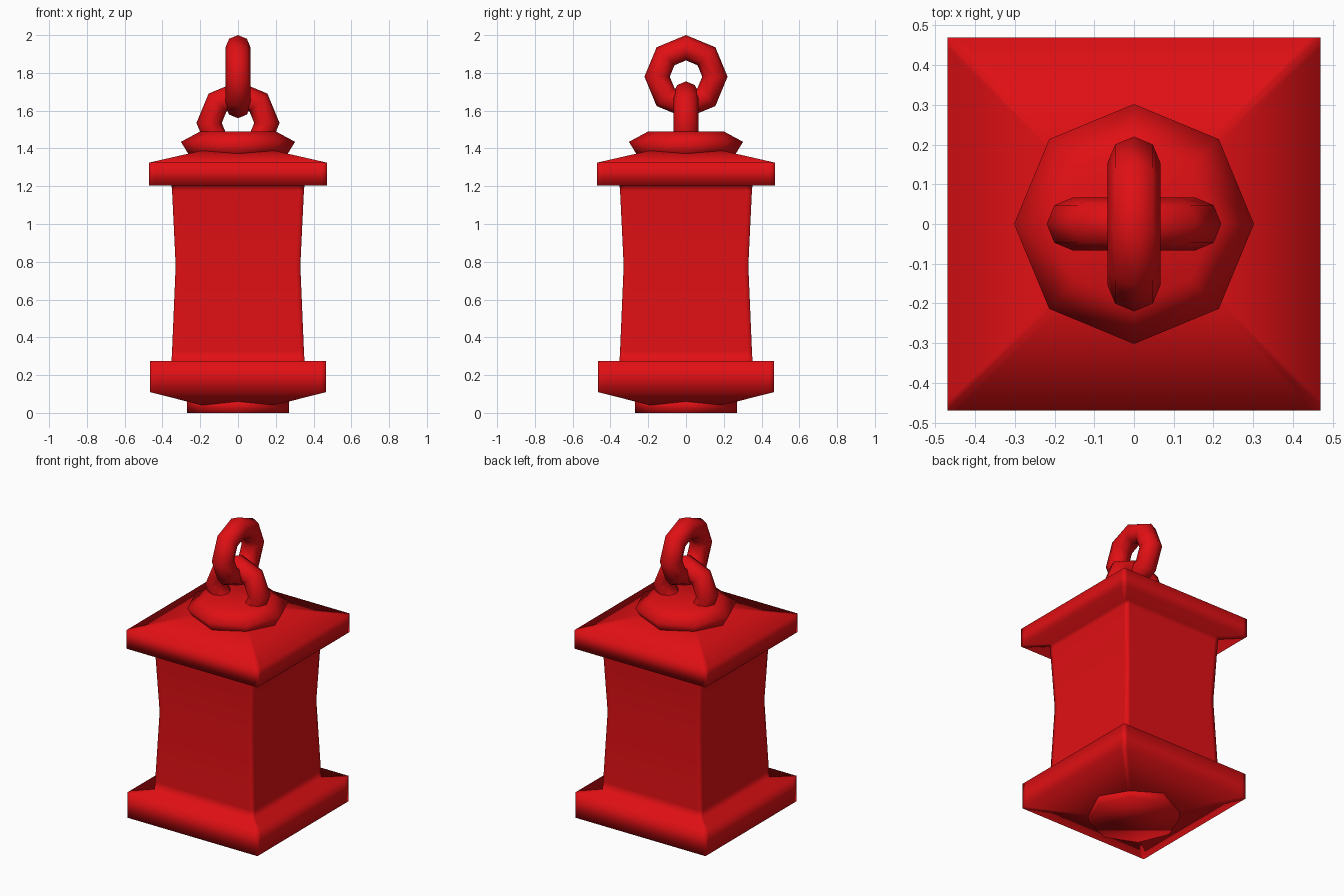
import bpy
import bmesh
from math import cos, sin, pi

cube = bpy.data.objects.get("Cube")
if cube:
    bpy.data.objects.remove(cube, do_unlink=True)

red = bpy.data.materials.new("red")
red.use_nodes = True
colour = (0.75, 0.005, 0.007, 1)
red.diffuse_color = colour
red.node_tree.nodes["Principled BSDF"].inputs["Base Color"].default_value = colour


def square(half, edge=0.025):
    """Square outline with support points beside each corner."""
    pts = []
    for sx, sy in ((1, -1), (1, 1), (-1, 1), (-1, -1)):
        near_x = (sx * (half - edge), sy * half)
        near_y = (sx * half, sy * (half - edge))
        first, last = (near_x, near_y) if sx != sy else (near_y, near_x)
        pts += [first, (sx * half, sy * half), last]
    return pts


def octagon(radius):
    return [(radius * cos(i * pi / 4), radius * sin(i * pi / 4)) for i in range(8)]


def finish(bm, name):
    bmesh.ops.recalc_face_normals(bm, faces=bm.faces)
    mesh = bpy.data.meshes.new(name)
    bm.to_mesh(mesh)
    bm.free()
    mesh.materials.append(red)
    for poly in mesh.polygons:
        poly.use_smooth = True
    obj = bpy.data.objects.new(name, mesh)
    bpy.context.collection.objects.link(obj)
    return obj


def loft(name, outline, profile):
    """Stack outlines of (size, height) and close both ends."""
    bm = bmesh.new()
    rings = [[bm.verts.new((x, y, z)) for x, y in outline(size)] for size, z in profile]
    for low, high in zip(rings, rings[1:]):
        for i in range(len(low)):
            j = (i + 1) % len(low)
            bm.faces.new((low[i], low[j], high[j], high[i]))
    bm.faces.new(rings[0][::-1])
    bm.faces.new(rings[-1])
    return finish(bm, name)


def link(name, height, along_x, major=0.153, minor=0.067, sides=8):
    """Upright eight-sided chain ring."""
    bm = bmesh.new()
    rings = []
    for i in range(8):
        a = i * pi / 4
        ring = []
        for k in range(sides):
            b = 2 * pi * k / sides
            r = major + minor * cos(b)
            u, w, z = r * cos(a), minor * sin(b), height + r * sin(a)
            ring.append(bm.verts.new((u, w, z) if along_x else (w, u, z)))
        rings.append(ring)
    for i in range(8):
        p, q = rings[i], rings[(i + 1) % 8]
        for k in range(sides):
            m = (k + 1) % sides
            bm.faces.new((p[k], p[m], q[m], q[k]))
    return finish(bm, name)


# Round foot under the base
loft("foot", octagon, [(0.27, 0), (0.27, 0.075)])

# Base slab, waisted body and sloping cap in one skin
loft("pillar", square, [
    (0.17, 0.035), (0.465, 0.11), (0.465, 0.275), (0.352, 0.275),
    (0.349, 0.33), (0.33, 0.78), (0.349, 1.175), (0.352, 1.205),
    (0.47, 1.205), (0.47, 1.325), (0.19, 1.389)])

# Collar on the cap
loft("collar", octagon, [(0.25, 1.35), (0.302, 1.435), (0.2, 1.49)])

# Two interlocked chain links
link("lower_link", 1.535, True)
link("upper_link", 1.78, False)
